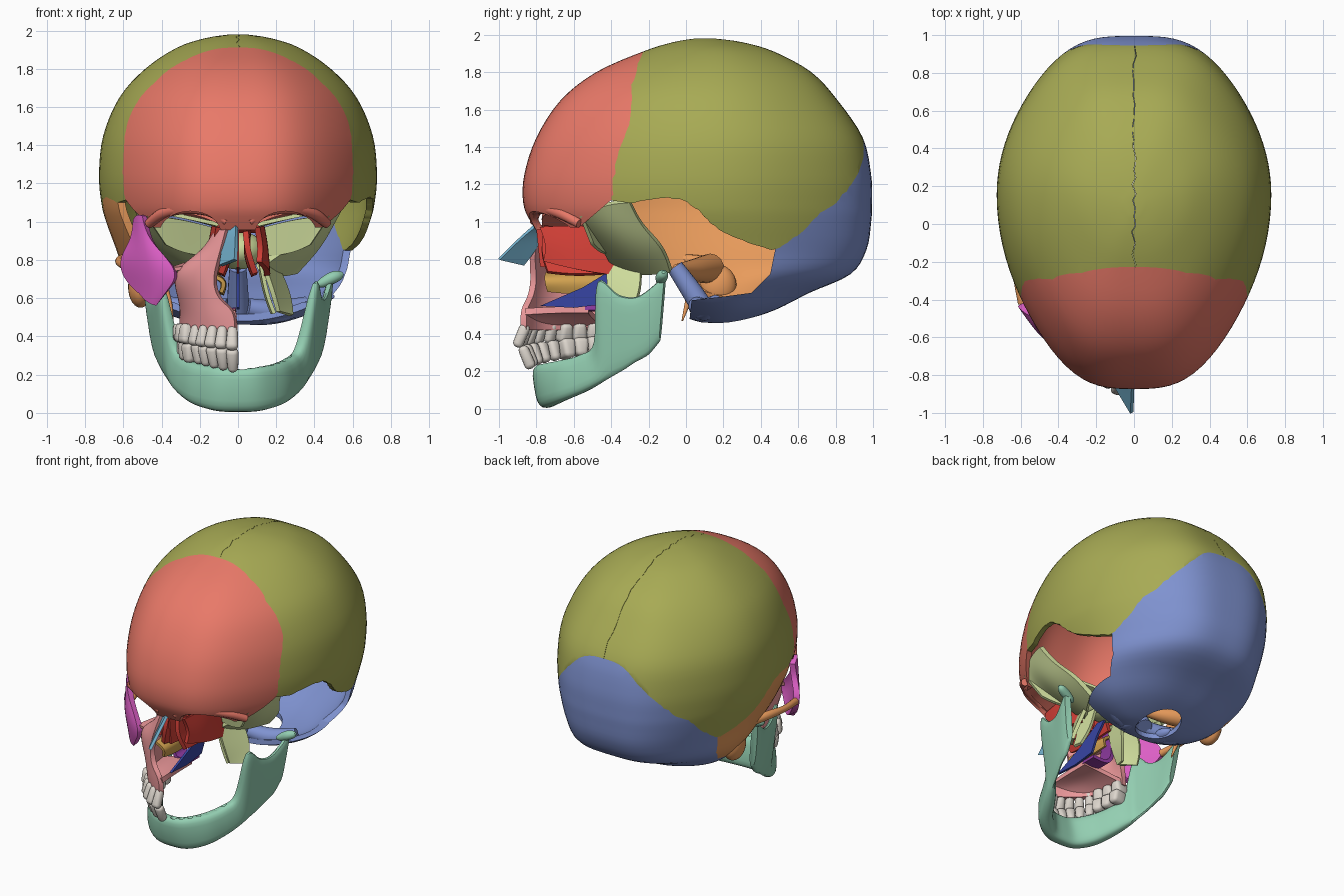
import bpy, bmesh, math, random
from mathutils import Vector, Matrix

random.seed(4)
if "Cube" in bpy.data.objects:
    bpy.data.objects.remove(bpy.data.objects["Cube"])
parts = []

def material(name, code):
    rgb = [(int(code[i:i + 2], 16) / 255) ** 2.2 for i in (0, 2, 4)] + [1]
    m = bpy.data.materials.new(name)
    m.use_nodes = True
    m.diffuse_color = rgb
    m.node_tree.nodes["Principled BSDF"].inputs["Base Color"].default_value = rgb
    return m

MAT = {n: material(n, c) for n, c in dict(
    frontal="E87868", parietal="A6A955", occipital="7E91CF", temporal="E89A5C", sphenoid="CFDD9C",
    ethmoid="D3423A", zygomatic="DB5FC4", maxilla="EB9799", nasal="74B1CE", lacrimal="4F93B5",
    concha="D0A050", vomer="3A47A2", palatine="8B3C9C", mandible="92CDB0", teeth="DCD5CC").items()}

def new_object(name, bm, mat=None):
    bmesh.ops.recalc_face_normals(bm, faces=bm.faces)
    mesh = bpy.data.meshes.new(name)
    bm.to_mesh(mesh)
    bm.free()
    ob = bpy.data.objects.new(name, mesh)
    bpy.context.collection.objects.link(ob)
    if mat:
        mesh.materials.append(MAT[mat])
        parts.append(ob)
    return ob

def bake(ob):
    bpy.context.view_layer.update()
    mesh = bpy.data.meshes.new_from_object(ob.evaluated_get(bpy.context.evaluated_depsgraph_get()))
    ob.modifiers.clear()
    ob.data = mesh

def cut(ob, cutter, operation):
    mod = ob.modifiers.new("cut", 'BOOLEAN')
    mod.object, mod.operation, mod.solver = cutter, operation, 'EXACT'
    bake(ob)
    bpy.data.objects.remove(cutter)

def spline(rows, steps):
    out = []
    for i in range(len(rows) - 1):
        a, b, c, d = (rows[min(max(i + k, 0), len(rows) - 1)] for k in (-1, 0, 1, 2))
        for s in range(steps):
            t = s / steps
            out.append([q + t / 2 * (r - p + t * (2 * p - 5 * q + 4 * r - e + t * (3 * (q - r) + e - p)))
                        for p, q, r, e in zip(a, b, c, d)])
    return out + [list(rows[-1])]

def loft(bm, rings):
    loops = [[bm.verts.new(p) for p in ring] for ring in rings]
    n = len(loops[0])
    for a, b in zip(loops, loops[1:]):
        for i in range(n):
            bm.faces.new((a[i], a[(i + 1) % n], b[(i + 1) % n], b[i]))
    bm.faces.new(loops[0])
    bm.faces.new(loops[-1])

def prism(name, outline, axis, lo, hi, mat=None):
    def place(p, h):
        return {'x': (h, *p), 'y': (p[0], h, p[1]), 'z': (*p, h)}[axis]
    bm = bmesh.new()
    loft(bm, [[place(p, h) for p in outline] for h in (lo, hi)])
    return new_object(name, bm, mat)

def oval(cx, cy, rx, ry, n=32):
    return [(cx + rx * math.cos(k * math.tau / n), cy + ry * math.sin(k * math.tau / n)) for k in range(n)]

def wiggle(points, amount=.008, steps=5):
    return [[v + random.uniform(-amount, amount) for v in p] for p in spline(points, steps)]

def plate(name, mat, rows, thick=.02):
    bm = bmesh.new()
    grid = [[bm.verts.new(p) for p in r] for r in rows]
    for a, b in zip(grid, grid[1:]):
        for i in range(len(a) - 1):
            bm.faces.new((a[i], a[i + 1], b[i + 1], b[i]))
    ob = new_object(name, bm, mat)
    sub = ob.modifiers.new("smooth", 'SUBSURF')
    sub.levels = sub.render_levels = 3
    sub.boundary_smooth = 'PRESERVE_CORNERS'
    solid = ob.modifiers.new("thickness", 'SOLIDIFY')
    solid.thickness, solid.offset = thick, 0
    bake(ob)

def pair(name, mat, rows, thick=.02):
    plate("left_" + name, mat, rows, thick)
    plate("right_" + name, mat, [[(-x, y, z) for x, y, z in r] for r in rows], thick)

def blob(name, mat, centre, radii):
    bm = bmesh.new()
    bmesh.ops.create_uvsphere(bm, u_segments=24, v_segments=14, radius=1,
                              matrix=Matrix.Translation(centre) @ Matrix.Diagonal((*radii, 1)))
    return new_object(name, bm, mat)

def tube(name, mat, path):
    # path entries are x, y, z, radius
    pts = spline(path, 5)
    rings = []
    for i, p in enumerate(pts):
        d = Vector(pts[min(i + 1, len(pts) - 1)][:3]) - Vector(pts[max(i - 1, 0)][:3])
        u = d.cross((.13, .2, 1)).normalized()
        v = d.cross(u).normalized()
        rings.append([Vector(p[:3]) + p[3] * (a * u + b * v) for a, b in oval(0, 0, 1, 1, 14)])
    bm = bmesh.new()
    loft(bm, rings)
    return new_object(name, bm, mat)

# Braincase shell: height, front, back, half width
LEVELS = [(1.98, .05, .15, .04), (1.96, -.07, .3, .17), (1.91, -.23, .47, .32), (1.8, -.48, .67, .485),
          (1.65, -.67, .81, .62), (1.45, -.8, .945, .705), (1.25, -.865, .99, .727), (1.1, -.87, .995, .715),
          (1, -.83, .99, .69), (.85, -.72, .965, .635), (.72, -.5, .88, .59), (.62, -.3, .66, .52),
          (.53, -.1, .48, .4), (.47, .05, .3, .22), (.455, .15, .2, .05)]

def braincase_ring(z, front, back, width):
    # egg plan with blunt ends, tapering more to the front
    mid = front + .55 * (back - front)
    ring = []
    for c, s in oval(0, 0, 1, 1, 96):
        blunt = s + .95 * s * abs(s) ** 5 * (1 - abs(s))
        taper = 1.1 if s > 0 else 1.2
        ring.append((width * math.copysign(abs(c) ** taper, c), mid + blunt * (back - mid if s > 0 else mid - front), z))
    return ring

def bone(name, mat, outline, lo=-1, hi=1):
    bm = bmesh.new()
    loft(bm, [braincase_ring(*r) for r in spline(LEVELS, 4)])
    ob = new_object(name, bm, mat)
    solid = ob.modifiers.new("thickness", 'SOLIDIFY')
    solid.thickness, solid.offset = .035, -1
    bake(ob)
    cut(ob, prism("cutter", outline, 'x', lo, hi), 'INTERSECT')
    return ob

# Sutures shared by neighbouring bones, as y and z
coronal = wiggle([(-.2, 2.1), (-.23, 1.91), (-.29, 1.73), (-.3, 1.55), (-.36, 1.38), (-.39, 1.2), (-.4, 1.11)])
squamous = wiggle([(-.3, 1.1), (-.18, 1.12), (-.04, 1.12), (.07, 1.06), (.15, .98), (.3, .9), (.46, .85)], .004)
lambdoid = wiggle([(.48, .85), (.6, .93), (.7, 1.03), (.8, 1.1), (.88, 1.2)], .005)
lambdoid += wiggle([(.92, 1.26), (.945, 1.33), (.95, 1.39), (.945, 1.45)], .001, 3) + [[1.1, 1.58]]
mastoid_edge = [(.45, .72), (.35, .62), (.2, .6)]

frontal = bone("frontal_bone", "frontal", coronal + [(-.5, 1.03), (-.57, .97), (-.7, .97), (-.85, .95), (-1.1, .95), (-1.1, 2.1)])
pair("orbit_roof", "frontal", [
    [(.06, -.77, .98), (.26, -.775, 1.075), (.45, -.62, 1.01)],
    [(.06, -.55, .99), (.25, -.55, 1.09), (.45, -.48, 1.05)],
    [(.05, -.4, .98), (.2, -.38, 1.04), (.38, -.4, 1.04)]])
for side in (-1, 1):
    cut(frontal, prism("cutter", oval(side * .25, .94, .16, .115), 'y', -1.2, -.3), 'DIFFERENCE')
    tube("brow_ridge", "frontal", [(side * .06, -.815, 1, .02), (side * .16, -.8, 1.06, .03), (side * .28, -.755, 1.07, .03),
                                   (side * .39, -.67, 1.045, .03), (side * .465, -.57, .99, .025)])

sagittal = wiggle([(0, -.5), (0, 0), (0, .4), (0, .8), (0, 1.2)], .012, 10)
for label, side in (("left", 1), ("right", -1)):
    parietal = bone(label + "_parietal", "parietal", coronal + squamous + lambdoid + [(1.1, 2.1)])
    half = [(x + side * .001, y) for x, y in sagittal] + [(side, 1.2), (side, -.5)]
    cut(parietal, prism("cutter", half, 'z', .4, 2.2), 'INTERSECT')

occipital = bone("occipital_bone", "occipital", lambdoid + [(1.1, .3), (0, .3), (.03, .58)] + mastoid_edge[::-1])
cut(occipital, prism("cutter", oval(0, .25, .14, .17), 'z', .3, .6), 'DIFFERENCE')
tube("occipital_base", "occipital", [(0, .1, .52, .06), (0, .03, .63, .055), (0, -.06, .76, .045)])
for side in (-1, 1):
    blob("occipital_condyle", "occipital", (side * .14, .12, .5), (.05, .09, .04))
    tube("occipital_side", "occipital", [(side * .05, .06, .55, .05), (side * .2, .1, .53, .06), (side * .36, .16, .57, .04)])

# Temporal bone, right side only
bone("temporal_bone", "temporal", squamous + [lambdoid[0]] + mastoid_edge
     + [(.05, .64), (-.05, .72), (-.2, .74), (-.27, .85)], -1, -.3)
blob("mastoid_process", "temporal", (-.51, .17, .66), (.065, .1, .11))
tube("petrous_part", "temporal", [(-.52, .13, .75, .08), (-.3, .04, .74, .06), (-.1, -.05, .75, .025)])
tube("styloid_process", "temporal", [(-.38, .03, .64, .02), (-.36, .01, .57, .016), (-.34, -.02, .47, .004)])
tube("zygomatic_arch", "temporal", [(-.55, .08, .79, .03), (-.6, -.08, .8, .03), (-.62, -.25, .79, .022), (-.59, -.42, .77, .025)])

# Sphenoid
blob("sphenoid_body", "sphenoid", (0, -.28, .85), (.14, .15, .1))
pair("greater_wing", "sphenoid", [
    [(.1, -.38, .76), (.2, -.25, .72), (.3, -.08, .74)],
    [(.2, -.42, .83), (.36, -.3, .82), (.42, -.12, .87)],
    [(.34, -.48, .93), (.46, -.38, .95), (.48, -.24, .98)],
    [(.46, -.55, 1.02), (.52, -.45, 1.1), (.55, -.3, 1.11)]], .035)
pair("wing_orbital_surface", "sphenoid", [
    [(.13, -.4, .97), (.12, -.38, .82)], [(.32, -.5, 1.02), (.28, -.45, .83)], [(.48, -.56, 1.03), (.38, -.5, .88)]])
pair("lesser_wing", "sphenoid", [
    [(0, -.42, .96), (.2, -.46, 1.01), (.4, -.46, 1.05)],
    [(0, -.25, .94), (.13, -.32, .99), (.38, -.42, 1.05)]])
pair("lateral_pterygoid_plate", "sphenoid", [
    [(.13, -.42, .78), (.2, -.24, .77)], [(.18, -.42, .64), (.27, -.24, .62)], [(.21, -.4, .53), (.28, -.3, .51)]], .025)
pair("medial_pterygoid_plate", "sphenoid", [
    [(.12, -.41, .78), (.11, -.26, .78)], [(.15, -.4, .62), (.14, -.28, .62)], [(.19, -.39, .52), (.18, -.33, .52)]])

# Ethmoid
pair("ethmoid_orbital_plate", "ethmoid", [
    [(.1, -.78, .97), (.13, -.6, .98), (.12, -.38, .96)],
    [(.12, -.74, .87), (.15, -.6, .88), (.14, -.4, .84)],
    [(.11, -.76, .79), (.16, -.58, .74), (.15, -.36, .71)]], .03)
pair("ethmoid_concha", "ethmoid", [
    [(.04, -.76, .95), (.06, -.6, .96), (.05, -.38, .94)],
    [(.05, -.78, .84), (.03, -.6, .82), (.05, -.36, .84)],
    [(.09, -.74, .73), (.08, -.58, .71), (.09, -.36, .73)]], .03)
pair("ethmoid_roof", "ethmoid", [[(0, -.76, .97), (.11, -.76, .97)], [(0, -.38, .95), (.12, -.38, .95)]])
plate("ethmoid_septum", "ethmoid", [[(0, -.8, .96), (0, -.4, .95)], [(0, -.78, .76), (0, -.42, .73)]], .012)

# Facial bones, right side only
plate("nasal_bone", "nasal", [
    [(-.006, -.8, .985), (-.06, -.76, .97)], [(-.006, -.89, .91), (-.075, -.79, .87)],
    [(-.012, -1, .8), (-.09, -.87, .77)]])
plate("lacrimal_bone", "lacrimal", [[(-.11, -.73, .96), (-.12, -.67, .96)], [(-.15, -.72, .8), (-.16, -.66, .8)]])
plate("maxilla_face", "maxilla", [
    [(-.05, -.79, .97), (-.07, -.77, .98), (-.1, -.72, .97), (-.1, -.68, .96)],
    [(-.09, -.83, .82), (-.13, -.79, .83), (-.18, -.71, .83), (-.16, -.62, .83)],
    [(-.13, -.81, .7), (-.22, -.77, .74), (-.37, -.65, .74), (-.3, -.5, .73)],
    [(-.1, -.83, .59), (-.2, -.77, .6), (-.31, -.6, .59), (-.28, -.46, .6)],
    [(-.01, -.87, .54), (-.17, -.81, .5), (-.28, -.6, .5), (-.29, -.45, .5)],
    [(-.01, -.87, .42), (-.17, -.79, .42), (-.28, -.6, .42), (-.29, -.45, .43)]], .035)
plate("hard_palate", "maxilla", [
    [(-.01, -.86, .52), (-.07, -.85, .5), (-.15, -.8, .47)],
    [(-.01, -.7, .53), (-.13, -.7, .52), (-.25, -.64, .46)],
    [(-.01, -.52, .53), (-.14, -.52, .52), (-.27, -.46, .46)]], .035)
plate("orbit_floor", "maxilla", [[(-.12, -.73, .77), (-.36, -.65, .75)], [(-.14, -.45, .8), (-.27, -.46, .78)]])
plate("zygomatic_bone", "zygomatic", [
    [(-.485, -.56, 1.03), (-.51, -.53, 1.04), (-.53, -.47, 1.01)],
    [(-.465, -.58, .89), (-.5, -.57, .9), (-.54, -.48, .9)],
    [(-.29, -.69, .74), (-.46, -.63, .77), (-.61, -.42, .81)],
    [(-.36, -.64, .65), (-.45, -.6, .65), (-.59, -.42, .71)],
    [(-.42, -.58, .57), (-.45, -.57, .57), (-.5, -.52, .62)]], .04)
plate("inferior_concha", "concha", [
    [(-.14, -.75, .72), (-.15, -.58, .74), (-.14, -.4, .72)],
    [(-.06, -.76, .69), (-.05, -.58, .7), (-.07, -.4, .69)],
    [(-.09, -.74, .63), (-.08, -.58, .61), (-.09, -.4, .63)]])
prism("vomer", [(-.78, .55), (-.55, .65), (-.37, .76), (-.3, .75), (-.38, .66), (-.43, .56), (-.6, .54)], 'x', -.008, .008, "vomer")
plate("palatine_bone", "palatine", [
    [(-.01, -.54, .54), (-.01, -.43, .54)], [(-.14, -.54, .52), (-.14, -.42, .52)],
    [(-.16, -.52, .6), (-.16, -.4, .6)], [(-.14, -.48, .78), (-.14, -.4, .78)]], .025)

# Mandible: lower edge x y z, upper edge x y z, thickness
JAW = [(0, -.745, .005, 0, -.78, .23, .1), (.11, -.73, .01, .1, -.765, .24, .1), (.21, -.66, .04, .2, -.67, .26, .1),
       (.285, -.54, .09, .265, -.56, .29, .09), (.335, -.45, .14, .32, -.485, .36, .07), (.36, -.4, .17, .4, -.47, .68, .05),
       (.385, -.33, .21, .43, -.36, .61, .045), (.405, -.27, .25, .45, -.26, .6, .045), (.42, -.2, .29, .475, -.16, .67, .05),
       (.435, -.14, .36, .485, -.11, .72, .045)]
mirrored = [(-r[0], r[1], r[2], -r[3], *r[4:]) for r in JAW[:0:-1]]
stations = spline(mirrored + JAW, 5)
rings = []
for i, s in enumerate(stations):
    a, b = stations[max(i - 1, 0)], stations[min(i + 1, len(stations) - 1)]
    side = Vector((b[1] - a[1], a[0] - b[0], 0)).normalized() * s[6] / 2
    low, high = Vector(s[:3]), Vector(s[3:6])
    rings.append([low.lerp(high, .5 + .5 * math.copysign(abs(v) ** .6, v)) + side * math.copysign(abs(u) ** .7, u)
                  for u, v in oval(0, 0, 1, 1, 20)])
bm = bmesh.new()
loft(bm, rings)
jaw = new_object("mandible", bm, "mandible")
for side in (-1, 1):
    tube("jaw_condyle", "mandible", [(side * .41, -.14, .67, .01), (side * .44, -.135, .68, .025),
                                     (side * .49, -.13, .705, .032), (side * .53, -.12, .72, .025), (side * .55, -.12, .73, .008)])

# Teeth on the right, empty sockets on the left
def tooth(name, k, centre_z, height, tilt, reach):
    t = math.radians(6 + 11.2 * k)
    big = k > 4
    bm = bmesh.new()
    bmesh.ops.create_cube(bm, size=1)
    for v in bm.verts:
        if v.co.z * tilt > 0:
            v.co.x *= .75
            v.co.y *= 1.1
    turn = Matrix.Rotation(-t, 4, 'Z') @ Matrix.Rotation(tilt * -.4 * math.cos(t), 4, 'X')
    place = Matrix.Translation((-.28 * reach * math.sin(t), -.45 - .42 * reach * math.cos(t), centre_z))
    bm.transform(place @ turn @ Matrix.Diagonal((.085 if big else .068, .1 if big else .055, height, 1)))
    ob = new_object(name, bm, "teeth")
    bev = ob.modifiers.new("round", 'BEVEL')
    bev.width, bev.segments = .024, 3
    bake(ob)

for k in range(8):
    tooth("upper_tooth", k, .39 + .004 * k, .13 - .005 * k, 1, 1.03)
    tooth("lower_tooth", k, .275 + .009 * k, .13 - .005 * k, -1, .96)
    t = math.radians(6 + 11.2 * k)
    if k < 7:
        cut(jaw, blob("cutter", None, (.27 * math.sin(t), -.45 - .33 * math.cos(t), .24 + .012 * k), (.026, .026, .03)), 'DIFFERENCE')

# Smooth shading with sharp cut edges
parts = [ob for ob in bpy.context.scene.objects if ob.type == 'MESH' and ob in parts]
bpy.ops.object.select_all(action='DESELECT')
for ob in parts:
    ob.select_set(True)
bpy.context.view_layer.objects.active = parts[0]
bpy.ops.object.shade_smooth_by_angle(angle=math.radians(40))
